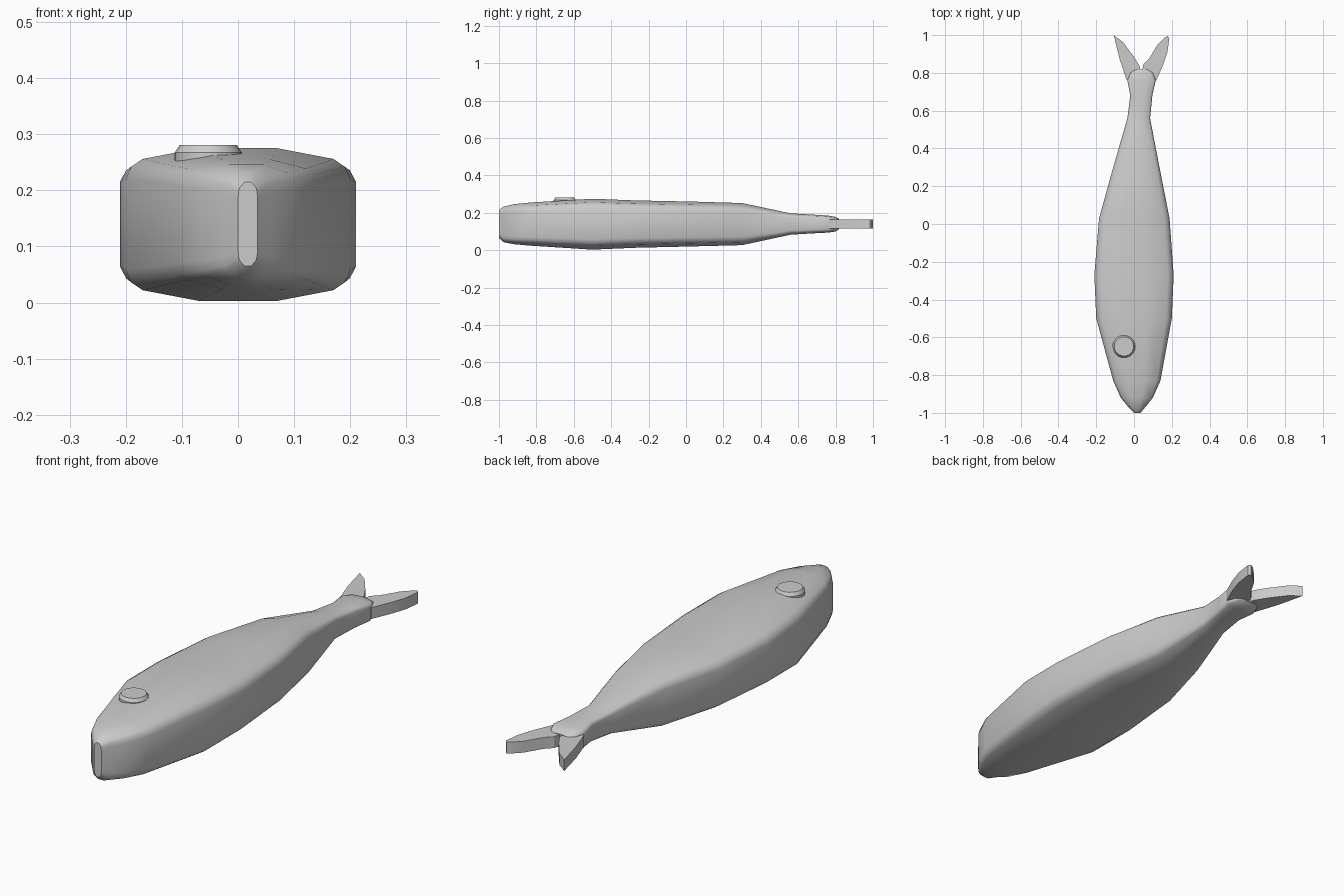
import bpy, bmesh, math


def finish(name, bm, angle):
    bmesh.ops.recalc_face_normals(bm, faces=bm.faces)
    mesh = bpy.data.meshes.new(name)
    bm.to_mesh(mesh)
    bm.free()
    ob = bpy.data.objects.new(name, mesh)
    bpy.context.collection.objects.link(ob)
    bpy.ops.object.select_all(action='DESELECT')
    ob.select_set(True)
    bpy.context.view_layer.objects.active = ob
    bpy.ops.object.shade_smooth_by_angle(angle=math.radians(angle))
    return ob


def loft(name, rings, angle=30):
    bm = bmesh.new()
    loops = [[bm.verts.new(p) for p in ring] for ring in rings]
    n = len(loops[0])
    for a, b in zip(loops, loops[1:]):
        for i in range(n):
            j = (i + 1) % n
            bm.faces.new((a[i], a[j], b[j], b[i]))
    bm.faces.new(loops[0])
    bm.faces.new(loops[-1])
    return finish(name, bm, angle)


# Body: rounded-box cross-sections (y, left x, right x, bottom z, top z)
stations = [
    (-1.0, 0.0, 0.035, 0.065, 0.215),
    (-0.975, -0.025, 0.055, 0.043, 0.233),
    (-0.92, -0.07, 0.10, 0.032, 0.246),
    (-0.83, -0.11, 0.14, 0.024, 0.255),
    (-0.50, -0.20, 0.20, 0.003, 0.275),
    (-0.27, -0.21, 0.21, 0.013, 0.266),
    (0.03, -0.185, 0.188, 0.02, 0.26),
    (0.30, -0.11, 0.135, 0.027, 0.252),
    (0.56, -0.035, 0.085, 0.083, 0.197),
    (0.68, -0.02, 0.097, 0.09, 0.19),
    (0.76, -0.035, 0.115, 0.094, 0.185),
    (0.80, -0.02, 0.10, 0.10, 0.178),
    (0.817, 0.0, 0.08, 0.112, 0.168),
]
quarter = [(1, 0.6), (0.95, 0.76), (0.85, 0.86), (0.35, 1)]
half = quarter + [(-u, v) for u, v in reversed(quarter)]
section = half + [(u, -v) for u, v in reversed(half)]
loft("fish_body", [[((l + r) / 2 + u * (r - l) / 2, y, (b + t) / 2 + v * (t - b) / 2)
                    for u, v in section] for y, l, r, b, t in stations], 35)

# Forked tail: two flat lobes with slightly different tips
lobes = {
    "tail_lobe_left": [(0.04, 0.78), (-0.02, 0.75), (-0.04, 0.765), (-0.075, 0.87), (-0.093, 0.94),
                       (-0.107, 1.0), (-0.088, 0.985), (-0.058, 0.963), (0.0, 0.885), (0.03, 0.835)],
    "tail_lobe_right": [(0.035, 0.78), (0.095, 0.75), (0.118, 0.76), (0.153, 0.84), (0.177, 0.91),
                        (0.187, 0.985), (0.178, 0.995), (0.16, 0.985), (0.125, 0.95), (0.08, 0.875),
                        (0.05, 0.845)],
}
for name, outline in lobes.items():
    loft(name, [[(x, y, z) for x, y in outline] for z in (0.115, 0.165)])

# Eye: shallow stepped disc on the upper side
eye = [(0.06, 0.23), (0.06, 0.267), (0.057, 0.271), (0.051, 0.281)]
loft("eye", [[(-0.053 + r * math.cos(k * math.tau / 24), -0.648 + r * math.sin(k * math.tau / 24), z)
              for k in range(24)] for r, z in eye])
